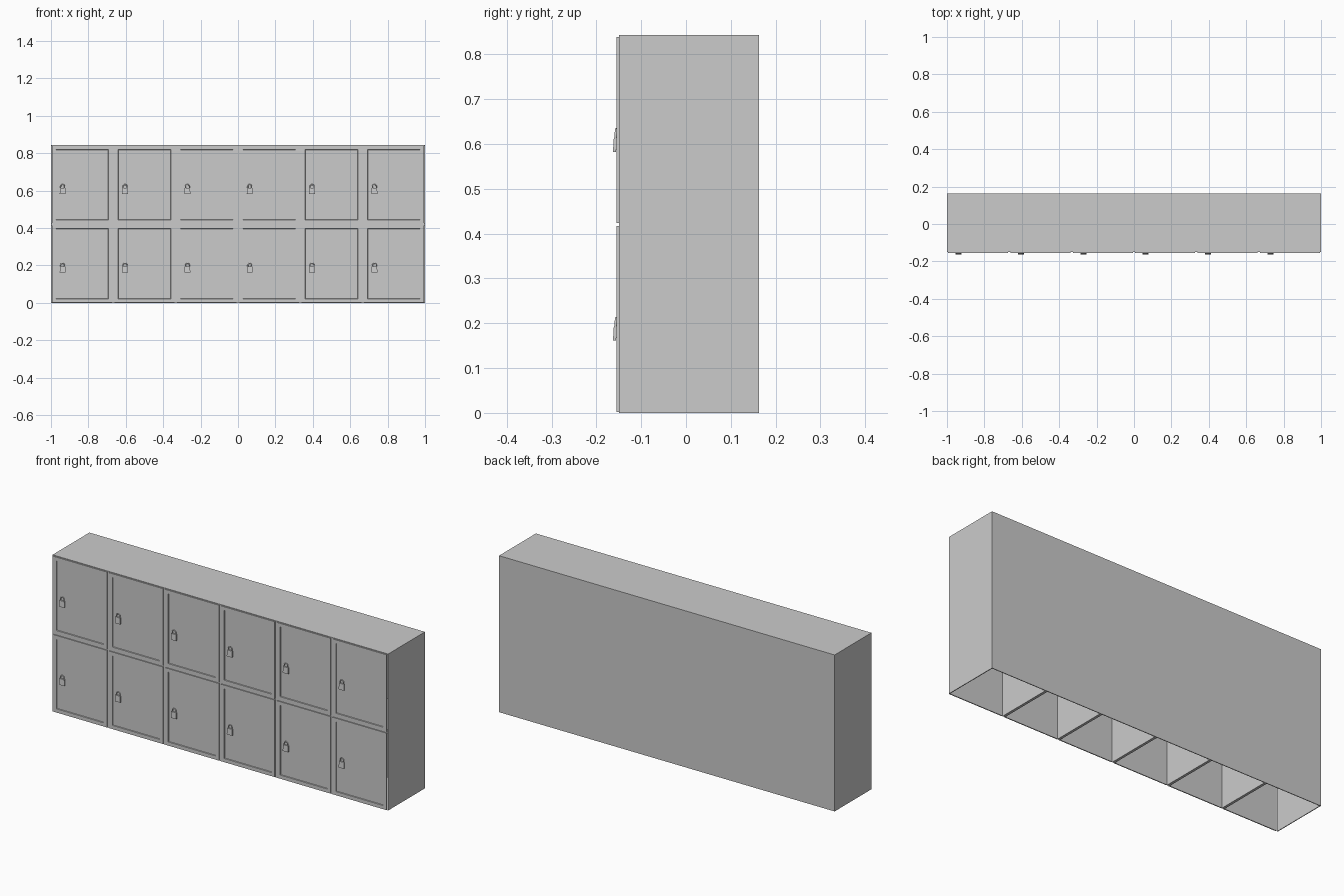
import bpy, bmesh, math
from mathutils import Matrix

cube = bpy.data.objects.get("Cube")
if cube:
    bpy.data.objects.remove(cube, do_unlink=True)

grey = bpy.data.materials.new("locker_grey")
grey.use_nodes = True
colour = (0.6, 0.6, 0.6, 1)
grey.diffuse_color = colour
grey.node_tree.nodes["Principled BSDF"].inputs["Base Color"].default_value = colour

COLUMNS, PITCH, HEIGHT = 6, 1 / 3, 0.843
FRONT, BACK, WALL = -0.15, 0.163, 0.004


def finish(name, bm):
    mesh = bpy.data.meshes.new(name)
    bm.to_mesh(mesh)
    bm.free()
    mesh.materials.append(grey)
    ob = bpy.data.objects.new(name, mesh)
    bpy.context.collection.objects.link(ob)
    return ob


def add_box(bm, low, high):
    size = [b - a for a, b in zip(low, high)]
    mid = [(a + b) / 2 for a, b in zip(low, high)]
    matrix = Matrix.Translation(mid) @ Matrix.Diagonal((*size, 1))
    return bmesh.ops.create_cube(bm, size=1, matrix=matrix)["verts"]


def box(name, low, high):
    bm = bmesh.new()
    add_box(bm, low, high)
    return finish(name, bm)


def door(name, x, bottom, top):
    # Slab with a sunken centre panel on its front
    bm = bmesh.new()
    half = PITCH / 2 - 0.006
    add_box(bm, (x - half, FRONT - 0.005, bottom), (x + half, FRONT, top))
    bm.normal_update()
    face = min(bm.faces, key=lambda f: f.normal.y)
    bmesh.ops.inset_individual(bm, faces=[face], thickness=0.028)
    bmesh.ops.inset_individual(bm, faces=[face], thickness=0.002, depth=-0.004)
    return finish(name, bm)


def padlock(name, x, z):
    # Tapered body leaning outwards at the bottom
    bm = bmesh.new()
    verts = add_box(bm, (x - 0.016, -0.161, z), (x + 0.016, -0.154, z + 0.033))
    for v in verts:
        if v.co.z < z + 0.01:
            v.co.y -= 0.002
        else:
            v.co.x = x + (v.co.x - x) * 0.9
    finish(name + "_body", bm)
    # Arched shackle
    curve = bpy.data.curves.new(name + "_shackle", "CURVE")
    curve.dimensions = "3D"
    curve.bevel_depth = 0.0028
    curve.bevel_resolution = 1
    spline = curve.splines.new("POLY")
    arch = [(math.cos(math.pi * i / 8), math.sin(math.pi * i / 8)) for i in range(9)]
    path = [(1, -0.7)] + arch + [(-1, -0.7)]
    spline.points.add(len(path) - 1)
    for point, (px, pz) in zip(spline.points, path):
        point.co = (x + px * 0.0105, -0.157 + pz * 0.001, z + 0.04 + pz * 0.0105, 1)
    curve.materials.append(grey)
    ob = bpy.data.objects.new(name + "_shackle", curve)
    bpy.context.collection.objects.link(ob)


# Open-bottomed cabinet shell
box("back_panel", (-1, BACK - WALL, 0), (1, BACK, HEIGHT))
box("top_panel", (-1, FRONT, HEIGHT - WALL), (1, BACK, HEIGHT))
box("left_side", (1 - WALL, FRONT, 0), (1, BACK, HEIGHT))
box("right_side", (-1, FRONT, 0), (-1 + WALL, BACK, HEIGHT))
box("middle_shelf", (-1, FRONT, 0.414), (1, BACK, 0.427))

# Upright dividers closing the gaps between doors
for i in range(1, COLUMNS):
    x = -1 + i * PITCH
    box(f"divider_{i}", (x - 0.007, FRONT, 0), (x + 0.007, BACK, HEIGHT))

# Doors and padlocks, two rows
rows = (("lower", 0.002, 0.417, 0.161), ("upper", 0.424, 0.839, 0.582))
for row, bottom, top, lock_z in rows:
    for i in range(COLUMNS):
        x = -1 + (i + 0.5) * PITCH
        door(f"{row}_door_{i + 1}", x, bottom, top)
        padlock(f"{row}_padlock_{i + 1}", x - 0.104, lock_z)
